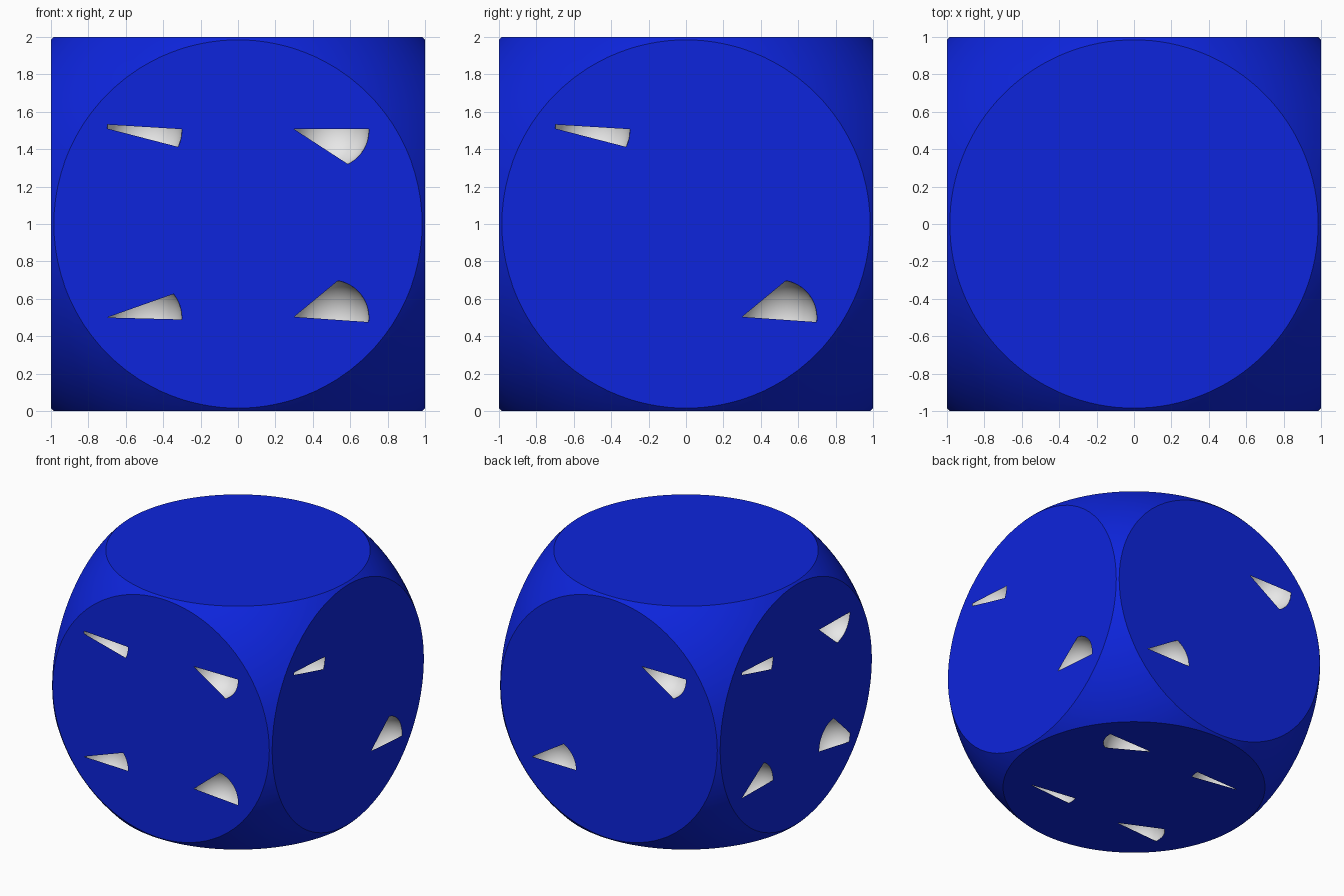
import bpy, bmesh
from math import radians, cos, sin, sqrt
from mathutils import Vector, Matrix

cube = bpy.data.objects.get("Cube")
if cube:
    bpy.data.objects.remove(cube)

PIP = 0.2                      # pip radius
ROUND = sqrt(1 + 0.985 ** 2)   # rounding sphere radius
X, Y, Z = Vector((1, 0, 0)), Vector((0, 1, 0)), Vector((0, 0, 1))


def material(name, rgb, rough):
    m = bpy.data.materials.new(name)
    m.use_nodes = True
    m.diffuse_color = (*rgb, 1)
    node = m.node_tree.nodes["Principled BSDF"]
    node.inputs["Base Color"].default_value = (*rgb, 1)
    node.inputs["Roughness"].default_value = rough
    return m


def finish(bm, name, mat):
    mesh = bpy.data.meshes.new(name)
    bm.to_mesh(mesh)
    bm.free()
    ob = bpy.data.objects.new(name, mesh)
    ob.location.z = 1
    bpy.context.collection.objects.link(ob)
    mesh.materials.append(mat)
    bpy.ops.object.select_all(action='DESELECT')
    ob.select_set(True)
    bpy.context.view_layer.objects.active = ob
    bpy.ops.object.shade_smooth_by_angle(angle=radians(30))
    return ob


blue = material("blue", (0.004, 0.018, 0.72), 0.5)
white = material("white", (0.8, 0.8, 0.8), 0.5)

# Each side: outward normal, right, up, and its pips.
# A pip is (centre u, centre v, rim arcs); its opening joins the arcs by chords.
H = 0.5
thin = (-H, H, [(171, 177), (-26, 2)])
wide = (H, -H, [(179, 179), (-7, 80)])
upper = (H, H, [(178, 178), (-64, 2)])
sides = {
    "front": (-Y, X, Z, [thin, wide, upper, (-H, -H, [(180, 180), (-3, 39)])]),
    "right": (X, Y, Z, [thin, wide]),
    "back": (Y, -X, Z, [upper, (-H, -H, [(180, 180), (-1, 64)])]),
    "left": (-X, -Y, Z, [thin,
                         (H, H, [(180, 180), (-80, -2)]),
                         (H, -H, [(-20, 0), (93, 180)]),
                         (-H, -H, [(180, 180), (-2, 65)])]),
    "bottom": (-Z, X, Y, [(0.45, 0.49, [(180, 180), (-60, 2)]),
                          (-0.45, -0.49, [(0, 0), (130, 187)]),
                          (0.42, -0.47, [(0, 0), (163, 188)]),
                          (-0.42, 0.47, [(180, 180), (-20, 3)])]),
    "top": (Z, X, Y, []),
}


def opening(centre, right, up, arcs):
    """Outline of the visible part of a pip."""
    points = []
    for start, end in arcs:
        steps = max(0, round((end - start) / 5))
        for i in range(steps + 1):
            a = radians(start + (end - start) * i / max(steps, 1))
            points.append(centre + PIP * (cos(a) * right + sin(a) * up))
    return points


# Rounded body: a sphere trimmed by six planes
body = bmesh.new()
bmesh.ops.create_uvsphere(body, u_segments=128, v_segments=64, radius=ROUND)
for normal, *_ in sides.values():
    bmesh.ops.bisect_plane(body, geom=body.verts[:] + body.edges[:] + body.faces[:],
                           plane_co=normal, plane_no=normal, clear_outer=True)
bmesh.ops.remove_doubles(body, verts=body.verts[:], dist=0.0002)

# Flat discs with pip openings, and a bowl behind every opening
for name, (normal, right, up, pips) in sides.items():
    border = [e for e in body.edges if e.is_boundary
              and all(abs(v.co.dot(normal) - 1) < 0.001 for v in e.verts)]
    bowls = bmesh.new()
    for u, v, arcs in pips:
        centre = normal + u * right + v * up
        ring = [body.verts.new(p) for p in opening(centre, right, up, arcs)]
        border += [body.edges.new((ring[i - 1], ring[i])) for i in range(len(ring))]
        turn = normal.to_track_quat('Z', 'Y').to_matrix().to_4x4()
        bmesh.ops.create_uvsphere(bowls, u_segments=48, v_segments=24, radius=PIP,
                                  matrix=Matrix.Translation(centre) @ turn)
    bmesh.ops.triangle_fill(body, edges=border, use_beauty=True, normal=normal)
    if pips:
        bmesh.ops.bisect_plane(bowls, geom=bowls.verts[:] + bowls.edges[:] + bowls.faces[:],
                               plane_co=normal, plane_no=normal, clear_outer=True)
        bmesh.ops.reverse_faces(bowls, faces=bowls.faces[:])
        finish(bowls, name + "_pips", white)
    else:
        bowls.free()

body.normal_update()
bmesh.ops.reverse_faces(body, faces=[f for f in body.faces
                                     if f.normal.dot(f.calc_center_median()) < 0])
finish(body, "die_body", blue)
